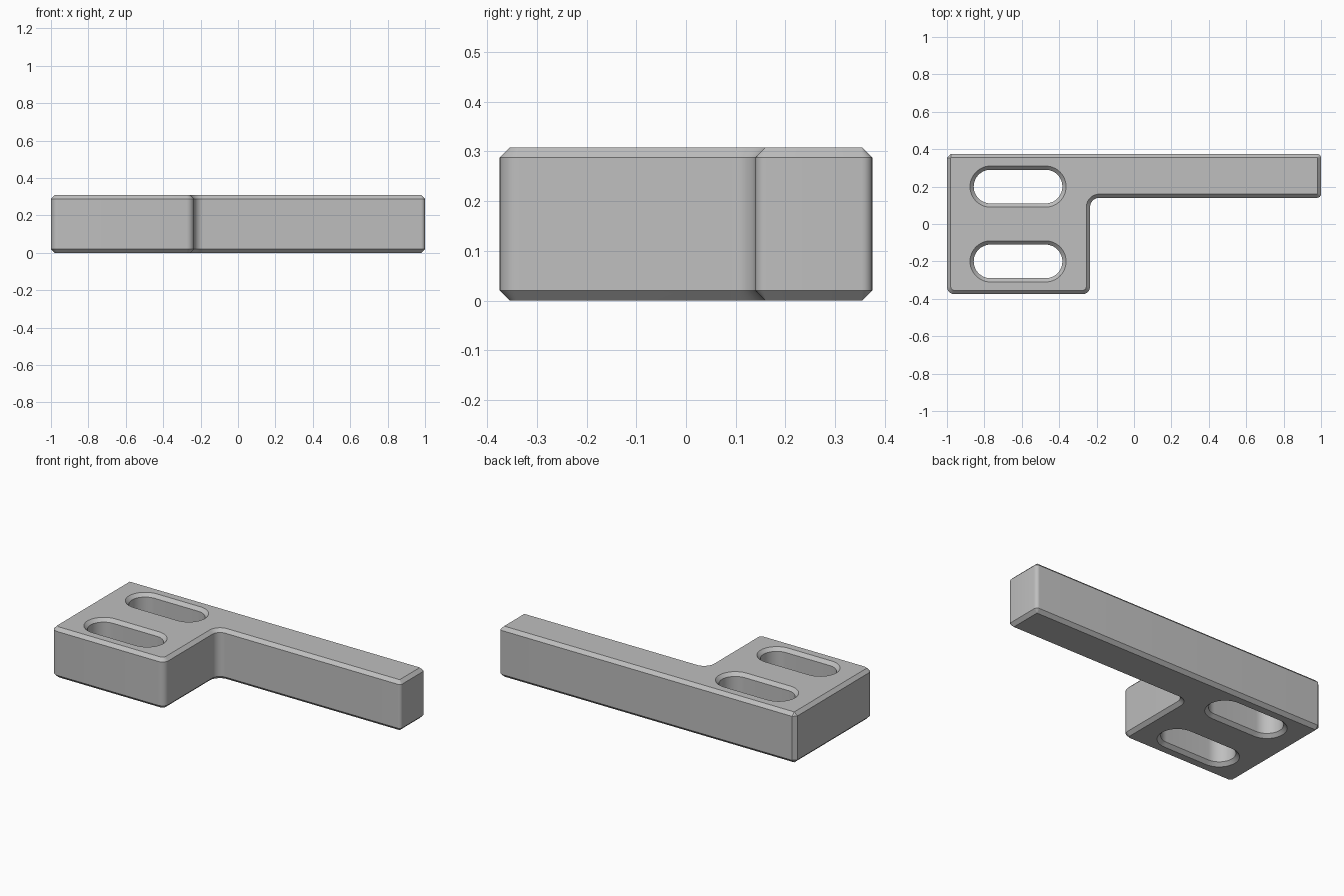
import bpy
import bmesh
from math import radians, cos, sin

cube = bpy.data.objects.get("Cube")
if cube:
    bpy.data.objects.remove(cube, do_unlink=True)

HEIGHT, CHAMFER = 0.308, 0.02
LEFT, RIGHT, STEP = -1.0, 1.0, -0.235     # plate left edge, arm tip, plate right edge
FRONT, BACK, ARM = -0.375, 0.375, 0.14    # plate front, shared back, arm front
ROUND, SMALL, FILLET = 0.04, 0.021, 0.05

# Arcs: centre x, centre y, radius, start angle, end angle, steps, growth when the face is inset
outline = [
    (LEFT + ROUND, FRONT + ROUND, ROUND, 180, 270, 8, -1),
    (STEP - ROUND, FRONT + ROUND, ROUND, 270, 360, 8, -1),
    (STEP + FILLET, ARM - FILLET, FILLET, 180, 90, 10, 1),
    (RIGHT - SMALL, ARM + SMALL, SMALL, 270, 360, 6, -1),
    (RIGHT - SMALL, BACK - SMALL, SMALL, 0, 90, 6, -1),
    (LEFT + SMALL, BACK - SMALL, SMALL, 90, 180, 1, -1),   # flat-cut corner
]


def slot(y):
    """Two half circles joined by straight sides."""
    mid, half, radius = -0.62, 0.147, 0.09
    return [(mid + half, y, radius, -90, 90, 24, 1),
            (mid - half, y, radius, 90, 270, 24, 1)]


def ring(bm, arcs, inset, z):
    verts = []
    for cx, cy, r, start, end, steps, grow in arcs:
        radius = r + grow * inset
        for i in range(steps + 1):
            a = radians(start + (end - start) * i / steps)
            verts.append(bm.verts.new((cx + radius * cos(a), cy + radius * sin(a), z)))
    return verts


# Walls: chamfer, straight side, chamfer for the outline and each slot
bm = bmesh.new()
levels = [(CHAMFER, 0), (0, CHAMFER), (0, HEIGHT - CHAMFER), (CHAMFER, HEIGHT)]
cap_edges = {0: [], HEIGHT: []}
for arcs in (outline, slot(0.2), slot(-0.2)):
    rings = [ring(bm, arcs, inset, z) for inset, z in levels]
    count = len(rings[0])
    for low, high in zip(rings, rings[1:]):
        for i in range(count):
            j = (i + 1) % count
            bm.faces.new((low[i], low[j], high[j], high[i]))
    for z, loop in ((0, rings[0]), (HEIGHT, rings[-1])):
        cap_edges[z] += [bm.edges.get((loop[i], loop[(i + 1) % count])) for i in range(count)]

# Flat top and bottom faces with the slots left open
for edges in cap_edges.values():
    bmesh.ops.triangle_fill(bm, edges=edges, use_beauty=True, use_dissolve=False)
bmesh.ops.recalc_face_normals(bm, faces=bm.faces[:])

mesh = bpy.data.meshes.new("slotted_bracket")
bm.to_mesh(mesh)
bm.free()
bracket = bpy.data.objects.new("slotted_bracket", mesh)
bpy.context.collection.objects.link(bracket)

# Plain grey material
grey = bpy.data.materials.new("plain grey")
grey.use_nodes = True
color = (0.52, 0.52, 0.52, 1)
grey.diffuse_color = color
grey.node_tree.nodes["Principled BSDF"].inputs["Base Color"].default_value = color
mesh.materials.append(grey)

# Smooth the rounded walls, keep chamfers crisp
bpy.ops.object.select_all(action="DESELECT")
bracket.select_set(True)
bpy.context.view_layer.objects.active = bracket
bpy.ops.object.shade_smooth_by_angle(angle=radians(30))
